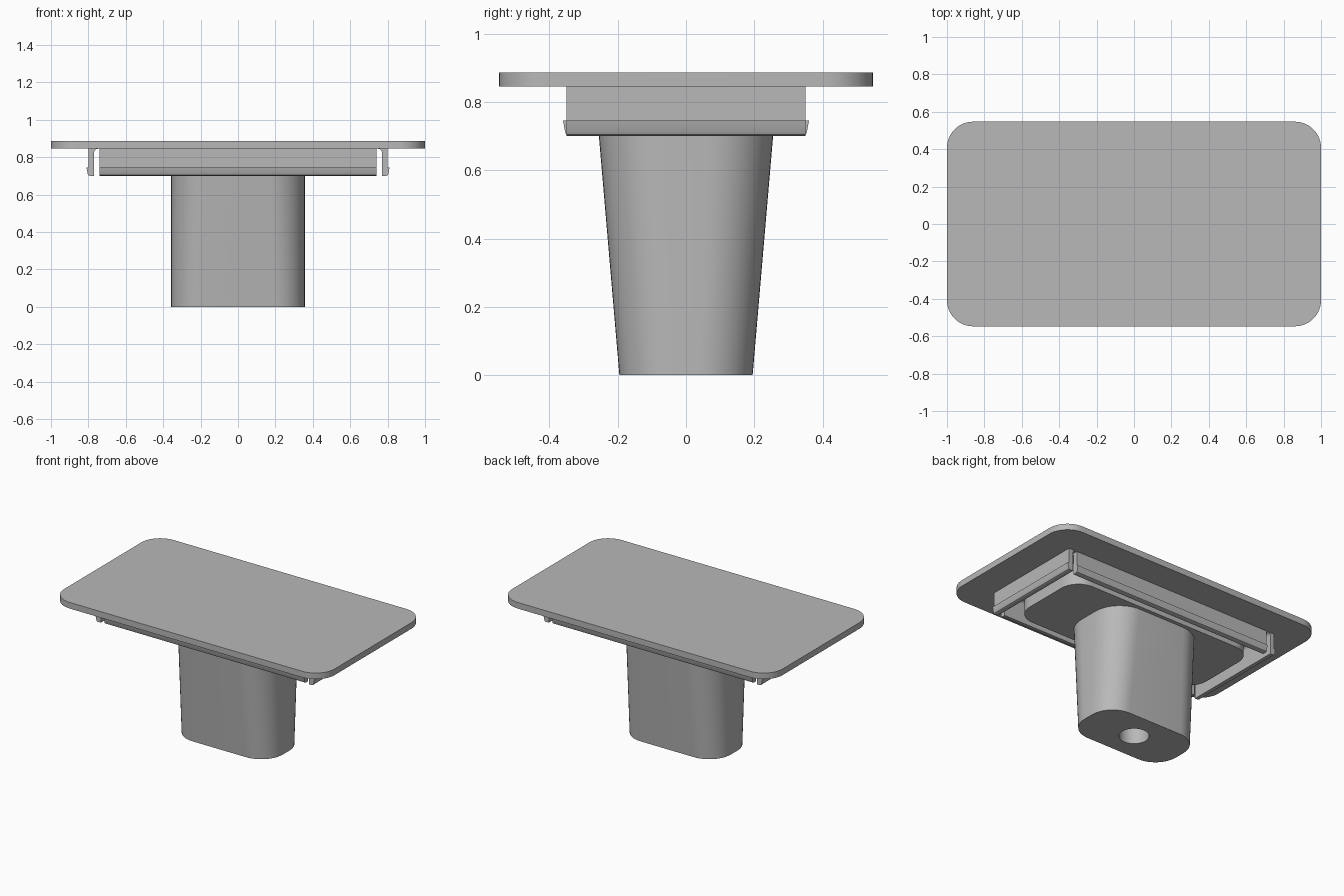
import bpy, bmesh, math
from mathutils import Matrix

old = bpy.data.objects.get("Cube")
if old:
    bpy.data.objects.remove(old)

grey = bpy.data.materials.new("plain grey")
grey.use_nodes = True
colour = (0.48, 0.48, 0.48, 1)
grey.diffuse_color = colour
grey.node_tree.nodes["Principled BSDF"].inputs["Base Color"].default_value = colour

PLATE_LOW, PLATE_TOP, RIM = 0.845, 0.886, 0.70


def finish(name, bm):
    bmesh.ops.recalc_face_normals(bm, faces=bm.faces)
    mesh = bpy.data.meshes.new(name)
    bm.to_mesh(mesh)
    bm.free()
    ob = bpy.data.objects.new(name, mesh)
    bpy.context.collection.objects.link(ob)
    mesh.materials.append(grey)
    bpy.ops.object.select_all(action="DESELECT")
    ob.select_set(True)
    bpy.context.view_layer.objects.active = ob
    bpy.ops.object.shade_smooth_by_angle(angle=math.radians(30))
    return ob


def rounded_rect(hx, hy, r, z, steps=12):
    pts = []
    for q, (sx, sy) in enumerate([(1, 1), (-1, 1), (-1, -1), (1, -1)]):
        for i in range(steps + 1):
            a = math.pi / 2 * (q + i / steps)
            pts.append((sx * (hx - r) + r * math.cos(a),
                        sy * (hy - r) + r * math.sin(a), z))
    return pts


def loft(name, lower, upper):
    """Closed solid between two matching outlines."""
    bm = bmesh.new()
    a = [bm.verts.new(p) for p in lower]
    b = [bm.verts.new(p) for p in upper]
    bm.faces.new(a)
    bm.faces.new(b)
    for i in range(len(a)):
        j = (i + 1) % len(a)
        bm.faces.new((a[i], a[j], b[j], b[i]))
    return finish(name, bm)


def clip_wall(name, outer, half_length, angle):
    """Snap wall with an outward lip, extruded along its length."""
    inner, lip, fillet = outer - 0.03, outer + 0.01, 0.022
    profile = [(outer, PLATE_LOW), (outer, 0.745), (lip, 0.745),
               (outer + 0.004, RIM + 0.012), (outer, RIM + 0.004),
               (outer - 0.007, RIM), (inner, RIM)]
    for i in range(7):
        a = math.pi / 2 * i / 6
        profile.append((inner - fillet * (1 - math.cos(a)),
                        PLATE_LOW - fillet * (1 - math.sin(a))))
    turn = Matrix.Rotation(angle, 3, "Z")
    ends = []
    for side in (-half_length, half_length):
        ends.append([turn @ Matrix.Identity(3) @ v for v in
                     [Matrix.Translation((u, side, z)).translation for u, z in profile]])
    return loft(name, *ends)


# Top plate
loft("top_plate", rounded_rect(1, 0.547, 0.14, PLATE_LOW),
     rounded_rect(1, 0.547, 0.14, PLATE_TOP))

# Raised block under the plate, inside the clip walls
loft("under_block", rounded_rect(0.69, 0.28, 0.13, RIM),
     rounded_rect(0.69, 0.28, 0.13, PLATE_LOW))

# Four clip walls
for name, outer, half, angle in [("left_clip", 0.80, 0.35, 0),
                                 ("back_clip", 0.35, 0.74, math.pi / 2),
                                 ("right_clip", 0.80, 0.35, math.pi),
                                 ("front_clip", 0.35, 0.74, -math.pi / 2)]:
    clip_wall(name, outer, half, angle)

# Tapered stem
stem = loft("stem", rounded_rect(0.357, 0.195, 0.16, 0),
            rounded_rect(0.357, 0.255, 0.19, RIM))

# Round socket bored up into the stem
bm = bmesh.new()
bmesh.ops.create_cone(bm, cap_ends=True, segments=48, radius1=0.09, radius2=0.09,
                      depth=1, matrix=Matrix.Translation((0, 0, 0)))
cutter = finish("socket_cutter", bm)
cutter.hide_render = True
cut = stem.modifiers.new("socket", "BOOLEAN")
cut.operation = "DIFFERENCE"
cut.solver = "EXACT"
cut.object = cutter
bpy.ops.object.select_all(action="DESELECT")
stem.select_set(True)
bpy.context.view_layer.objects.active = stem
bpy.ops.object.modifier_apply(modifier=cut.name)
bpy.data.objects.remove(cutter)
bpy.ops.object.shade_smooth_by_angle(angle=math.radians(30))
